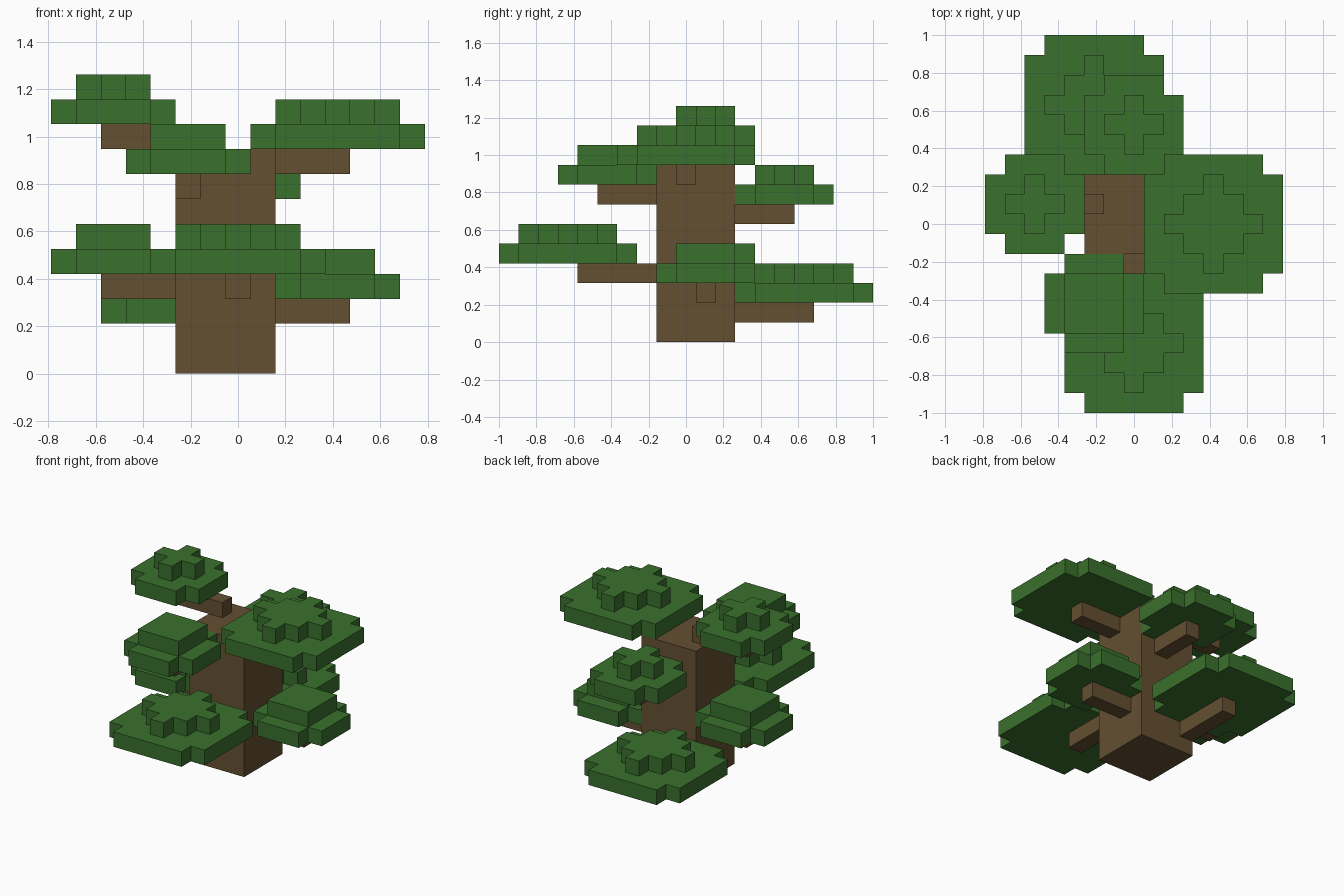
import bpy, bmesh

U = 2 / 19  # block size
cube = bpy.data.objects.get("Cube")
if cube:
    bpy.data.objects.remove(cube, do_unlink=True)


def material(name, rgb):
    m = bpy.data.materials.new(name)
    m.use_nodes = True
    color = (*rgb, 1)
    m.diffuse_color = color
    bsdf = next(n for n in m.node_tree.nodes if n.type == 'BSDF_PRINCIPLED')
    bsdf.inputs["Base Color"].default_value = color
    return m


BARK = material("bark_brown", (0.130, 0.080, 0.032))
LEAF = material("leaf_green", (0.042, 0.162, 0.026))


def place(cell):
    """Block grid corner to model space."""
    i, j, k = cell
    return ((i - 7.5) * U, (j - 9.5) * U, k * U)


def finish(name, bm, mat):
    bmesh.ops.recalc_face_normals(bm, faces=bm.faces)
    mesh = bpy.data.meshes.new(name)
    bm.to_mesh(mesh)
    bm.free()
    mesh.materials.append(mat)
    bpy.context.collection.objects.link(bpy.data.objects.new(name, mesh))


def prism(bm, outline, k):
    """One block thick slab from a grid outline."""
    face = bm.faces.new([bm.verts.new(place((i, j, k))) for i, j in outline])
    top = bmesh.ops.extrude_face_region(bm, geom=[face], use_keep_orig=True)
    for v in top["geom"]:
        if isinstance(v, bmesh.types.BMVert):
            v.co.z += U


def stepped(ci, cj, halves):
    """Symmetric stepped outline from the half width of each block row."""
    j = cj + 0.5 - len(halves) / 2
    side = []
    for n, h in enumerate(halves):
        if n and side[-1][0] == h:
            side.pop()
        else:
            side.append((h, j + n))
        side.append((h, j + n + 1))
    right = [(ci + 0.5 + h, y) for h, y in side]
    left = [(ci + 0.5 - h, y) for h, y in reversed(side)]
    return right + left


def box(name, lo, hi, mat):
    bm = bmesh.new()
    bmesh.ops.create_cube(bm, size=1)
    a, b = place(lo), place(hi)
    for v in bm.verts:
        v.co = [b[n] if v.co[n] > 0 else a[n] for n in range(3)]
    finish(name, bm, mat)


# Foliage layer shapes
WIDE = [2.5] + [3.5] * 5 + [2.5]
SMALL = [1.5] + [2.5] * 3 + [1.5]
DIAMOND = [0.5, 1.5, 2.5, 1.5, 0.5]
PLUS = [0.5, 1.5, 0.5]
SQUARE = [1.5] * 3

# Foliage pads: name, centre block, lower and upper layer
pads = [
    ("back_low", (5, 15, 2), WIDE, DIAMOND),
    ("left_low", (11, 10, 3), SMALL, SQUARE),
    ("front_low", (7, 3, 4), WIDE, DIAMOND),
    ("right_low", (2, 10, 4), SMALL, SQUARE),
    ("back_high", (7, 14, 7), SMALL, PLUS),
    ("front_high", (5, 5, 8), SMALL, SQUARE),
    ("left_high", (11, 9, 9), WIDE, DIAMOND),
    ("right_high", (2, 10, 10), SMALL, PLUS),
]
for name, (i, j, k), lower, upper in pads:
    bm = bmesh.new()
    prism(bm, stepped(i, j, lower), k)
    prism(bm, stepped(i, j, upper), k + 1)
    finish(name + "_foliage", bm, LEAF)

# Trunk
box("trunk", (5, 8, 0), (9, 12, 9), BARK)

# Branches: name, low corner, high corner
branches = [
    ("back_low", (5, 12, 1), (6, 16, 2)),
    ("left_low", (9, 10, 2), (12, 11, 3)),
    ("front_low", (7, 4, 3), (8, 8, 4)),
    ("right_low", (2, 10, 3), (5, 11, 4)),
    ("back_high", (7, 12, 6), (8, 15, 7)),
    ("front_high", (5, 5, 7), (6, 8, 8)),
    ("left_high", (9, 9, 8), (12, 10, 9)),
    ("right_high", (2, 10, 9), (6, 11, 10)),
]
for name, lo, hi in branches:
    box(name + "_branch", lo, hi, BARK)
